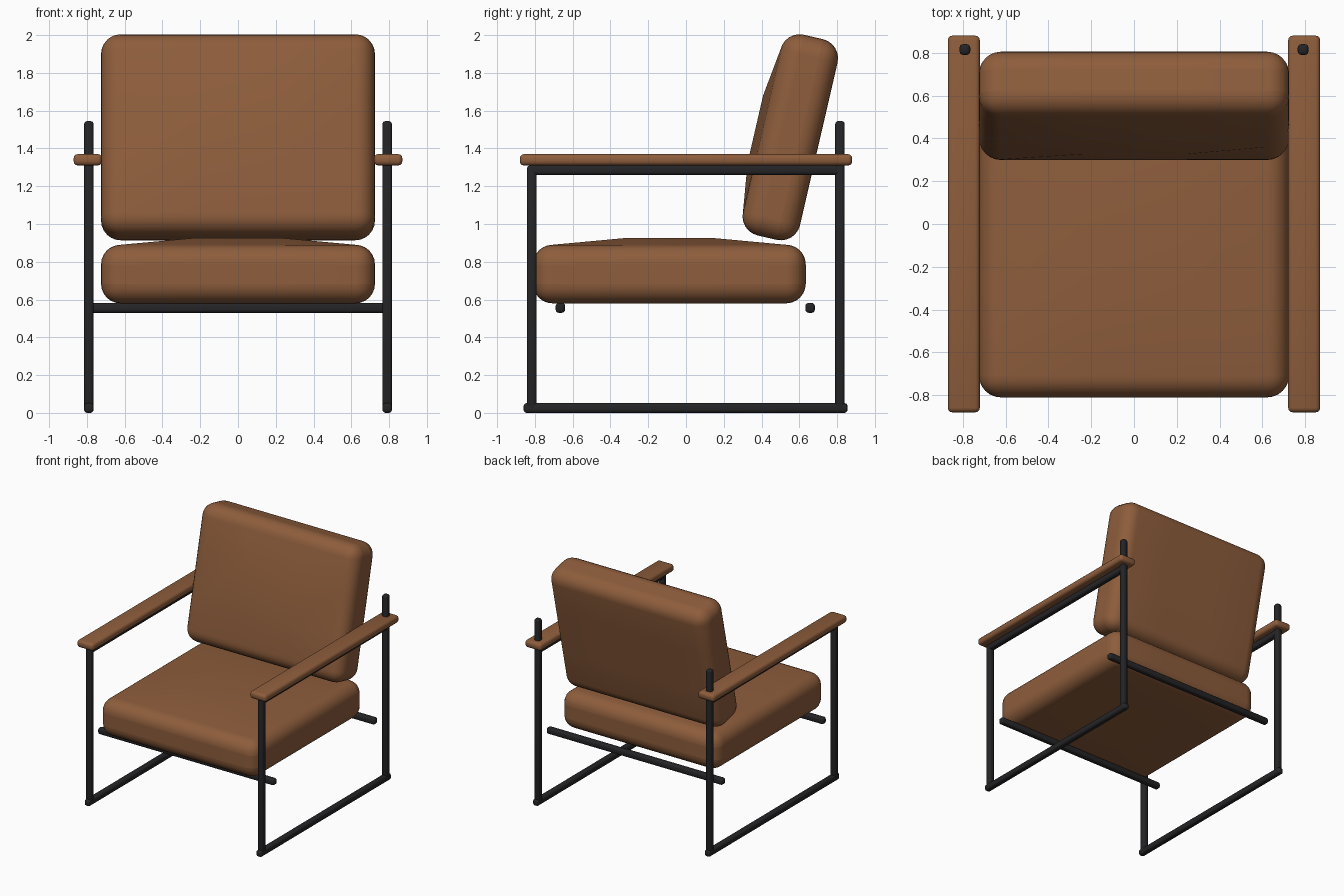
import bpy
import bmesh
import math
from mathutils import Matrix, Vector

cube = bpy.data.objects.get("Cube")
if cube:
    bpy.data.objects.remove(cube, do_unlink=True)


def make_material(name, rgb):
    mat = bpy.data.materials.new(name)
    mat.use_nodes = True
    mat.diffuse_color = (*rgb, 1)
    mat.node_tree.nodes["Principled BSDF"].inputs["Base Color"].default_value = (*rgb, 1)
    return mat


leather = make_material("brown leather", (0.27, 0.11, 0.045))
metal = make_material("black metal", (0.018, 0.018, 0.02))


def rounded_box(name, low, high, radius, segments, mat, crown=0.0, place=None):
    """Box between two corners with rounded edges and an optional raised top."""
    low, high = Vector(low), Vector(high)
    size = high - low
    bm = bmesh.new()
    bmesh.ops.create_cube(bm, size=1)
    bmesh.ops.scale(bm, vec=size, verts=bm.verts)
    if crown:
        # Split each face in thirds and lift the middle of the top
        bmesh.ops.subdivide_edges(bm, edges=bm.edges[:], cuts=2, use_grid_fill=True)
        for v in bm.verts:
            if (v.co.z > size.z * 0.49 and abs(v.co.x) < size.x * 0.3
                    and abs(v.co.y) < size.y * 0.3):
                v.co.z += crown
    corners = [e for e in bm.edges if e.calc_face_angle(0) > 0.8]
    bmesh.ops.bevel(bm, geom=corners, offset=radius, segments=segments,
                    profile=0.5, affect='EDGES', clamp_overlap=True)
    mesh = bpy.data.meshes.new(name)
    bm.to_mesh(mesh)
    bm.free()
    mesh.materials.append(mat)
    obj = bpy.data.objects.new(name, mesh)
    bpy.context.collection.objects.link(obj)
    obj.matrix_world = place or Matrix.Translation((low + high) / 2)
    bpy.ops.object.select_all(action='DESELECT')
    obj.select_set(True)
    bpy.context.view_layer.objects.active = obj
    bpy.ops.object.shade_smooth_by_angle(angle=math.radians(40))
    return obj


def piping(name, half_x, half_y, height, radius, place):
    """Thin seam cord running round a cushion as a rounded rectangle."""
    curve = bpy.data.curves.new(name, 'CURVE')
    curve.dimensions = '3D'
    curve.bevel_depth = 0.005
    curve.bevel_resolution = 1
    points = []
    for quarter, (sx, sy) in enumerate([(1, 1), (-1, 1), (-1, -1), (1, -1)]):
        for step in range(6):
            a = (quarter + step / 5) * math.pi / 2
            points.append((sx * (half_x - radius) + radius * math.cos(a),
                           sy * (half_y - radius) + radius * math.sin(a), height))
    spline = curve.splines.new('POLY')
    spline.points.add(len(points) - 1)
    for p, co in zip(spline.points, points):
        p.co = (*co, 1)
    spline.use_cyclic_u = True
    curve.materials.append(leather)
    obj = bpy.data.objects.new(name, curve)
    bpy.context.collection.objects.link(obj)
    obj.matrix_world = place


def cushion(name, half, radius, place):
    half = Vector(half)
    rounded_box(name, -half, half, radius, 6, leather, crown=0.035, place=place)
    piping(name + "_piping", half.x - 0.032, half.y - 0.032, half.z - 0.036, 0.08, place)


# Cushions
cushion("seat_cushion", (0.725, 0.722, 0.155), 0.11,
        Matrix.Translation((0, -0.088, 0.735)))
cushion("back_cushion", (0.725, 0.545, 0.155), 0.12,
        Matrix.Translation((0, 0.552, 1.459)) @ Matrix.Rotation(math.radians(77), 4, 'X'))


def bar(name, low, high):
    rounded_box(name, low, high, 0.016, 3, metal)


# Side frames and armrests
for side, s in (("left", 1), ("right", -1)):
    x0, x1 = s * 0.79 - 0.025, s * 0.79 + 0.025
    bar(side + "_front_post", (x0, -0.842, 0.01), (x1, -0.792, 1.31))
    bar(side + "_rear_post", (x0, 0.79, 0.01), (x1, 0.84, 1.545))
    bar(side + "_floor_rail", (x0, -0.86, 0), (x1, 0.855, 0.052))
    bar(side + "_arm_rail", (x0, -0.835, 1.26), (x1, 0.835, 1.312))
    rounded_box(side + "_armrest", (s * 0.795 - 0.075, -0.88, 1.31),
                (s * 0.795 + 0.075, 0.88, 1.37), 0.022, 3, leather)

# Cross bars under the seat
for name, y in (("front_cross_bar", -0.665), ("rear_cross_bar", 0.657)):
    bar(name, (-0.81, y - 0.025, 0.53), (0.81, y + 0.025, 0.582))
